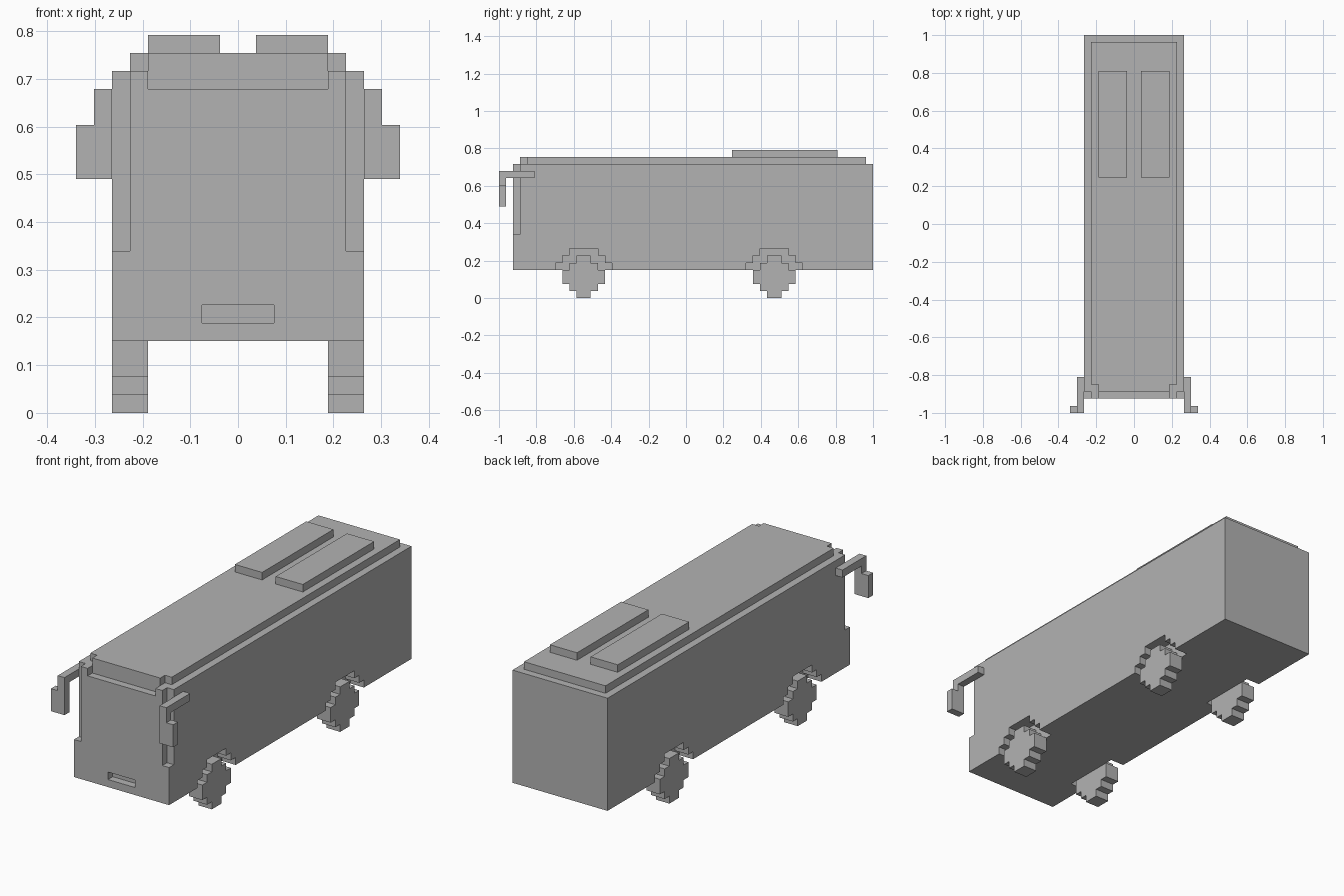
import bpy
import bmesh

U = 2 / 53          # one block of the model's grid
FRONT, BACK = -24.5, 26.5
AXLES = (-14.5, 12.5)

cube = bpy.data.objects.get("Cube")
if cube:
    bpy.data.objects.remove(cube, do_unlink=True)

grey = bpy.data.materials.new("plain grey")
grey.use_nodes = True
grey.diffuse_color = (0.45, 0.45, 0.45, 1)
grey.node_tree.nodes["Principled BSDF"].inputs["Base Color"].default_value = grey.diffuse_color


def prism(bm, outline, x0, x1):
    """Extrude a (y, z) outline from x0 to x1, in blocks."""
    face = bm.faces.new([bm.verts.new((x0 * U, y * U, z * U)) for y, z in outline])
    new = bmesh.ops.extrude_face_region(bm, geom=[face])["geom"]
    verts = [v for v in new if isinstance(v, bmesh.types.BMVert)]
    bmesh.ops.translate(bm, verts=verts, vec=((x1 - x0) * U, 0, 0))


def box(bm, x, y, z):
    prism(bm, [(y[0], z[0]), (y[1], z[0]), (y[1], z[1]), (y[0], z[1])], *x)


def stepped(centre, steps):
    """Symmetric staircase outline from (bottom, top, half width) rows."""
    side = [(h, z) for bottom, top, h in steps for z in (bottom, top)]
    return ([(centre + h, z) for h, z in side]
            + [(centre - h, z) for h, z in reversed(side)])


def finish(bm, name):
    bmesh.ops.recalc_face_normals(bm, faces=bm.faces)
    mesh = bpy.data.meshes.new(name)
    bm.to_mesh(mesh)
    bm.free()
    mesh.materials.append(grey)
    obj = bpy.data.objects.new(name, mesh)
    bpy.context.collection.objects.link(obj)
    return obj


def carve(obj, bm):
    """Subtract the cutter shapes, bake the result and drop the cutter."""
    cutter = finish(bm, "cutter")
    cutter.hide_render = True
    mod = obj.modifiers.new("carve", "BOOLEAN")
    mod.operation, mod.solver, mod.object = "DIFFERENCE", "EXACT", cutter
    graph = bpy.context.evaluated_depsgraph_get()
    baked = bpy.data.meshes.new_from_object(obj.evaluated_get(graph))
    obj.modifiers.clear()
    obj.data = baked
    bpy.data.objects.remove(cutter, do_unlink=True)


def sides(a, b):
    """The x range on the left and its mirror on the right."""
    return (("left", (a, b)), ("right", (-b, -a)))


# Body: front corner notches, header recess, plate recess and wheel arches
bm = bmesh.new()
box(bm, (-7, 7), (FRONT, BACK), (4, 19))
body = finish(bm, "body")
bm = bmesh.new()
ARCH = [(3, 5, 4), (5, 6, 3), (6, 7, 2)]
for _, x in sides(6, 8):
    box(bm, x, (FRONT - 1, FRONT + 1), (9, 20))
for _, x in sides(5, 8):
    for axle in AXLES:
        prism(bm, stepped(axle, ARCH), *x)
box(bm, (-5, 5), (FRONT - 1, FRONT + 1), (18, 20))
box(bm, (-2, 2), (FRONT - 1, FRONT + 1), (5, 6))
carve(body, bm)

# Roof layer with notched front corners
bm = bmesh.new()
box(bm, (-6, 6), (FRONT + 1, BACK - 1), (19, 20))
roof = finish(bm, "roof")
bm = bmesh.new()
for _, x in sides(5, 7):
    box(bm, x, (FRONT, FRONT + 2), (18, 21))
carve(roof, bm)

# Roof units
for name, x in sides(1, 5):
    bm = bmesh.new()
    box(bm, x, (6.5, 21.5), (20, 21))
    finish(bm, name + "_roof_unit")

# Wheels
WHEEL = [(0, 1, 1), (1, 2, 2), (2, 4, 3), (4, 5, 2), (5, 6, 1)]
for name, x in sides(5, 7):
    for end, axle in zip(("front", "rear"), AXLES):
        bm = bmesh.new()
        prism(bm, stepped(axle, WHEEL), *x)
        finish(bm, f"{end}_{name}_wheel")

# Mirrors: an L-shaped arm and a wider hanging housing
for name, x in sides(7, 8):
    bm = bmesh.new()
    prism(bm, [(-26.5, 16), (-25.5, 16), (-25.5, 17),
               (-21.5, 17), (-21.5, 18), (-26.5, 18)], *x)
    finish(bm, name + "_mirror_arm")
for name, x in sides(7, 9):
    bm = bmesh.new()
    box(bm, x, (-26.5, -25.5), (13, 16))
    finish(bm, name + "_mirror_housing")
